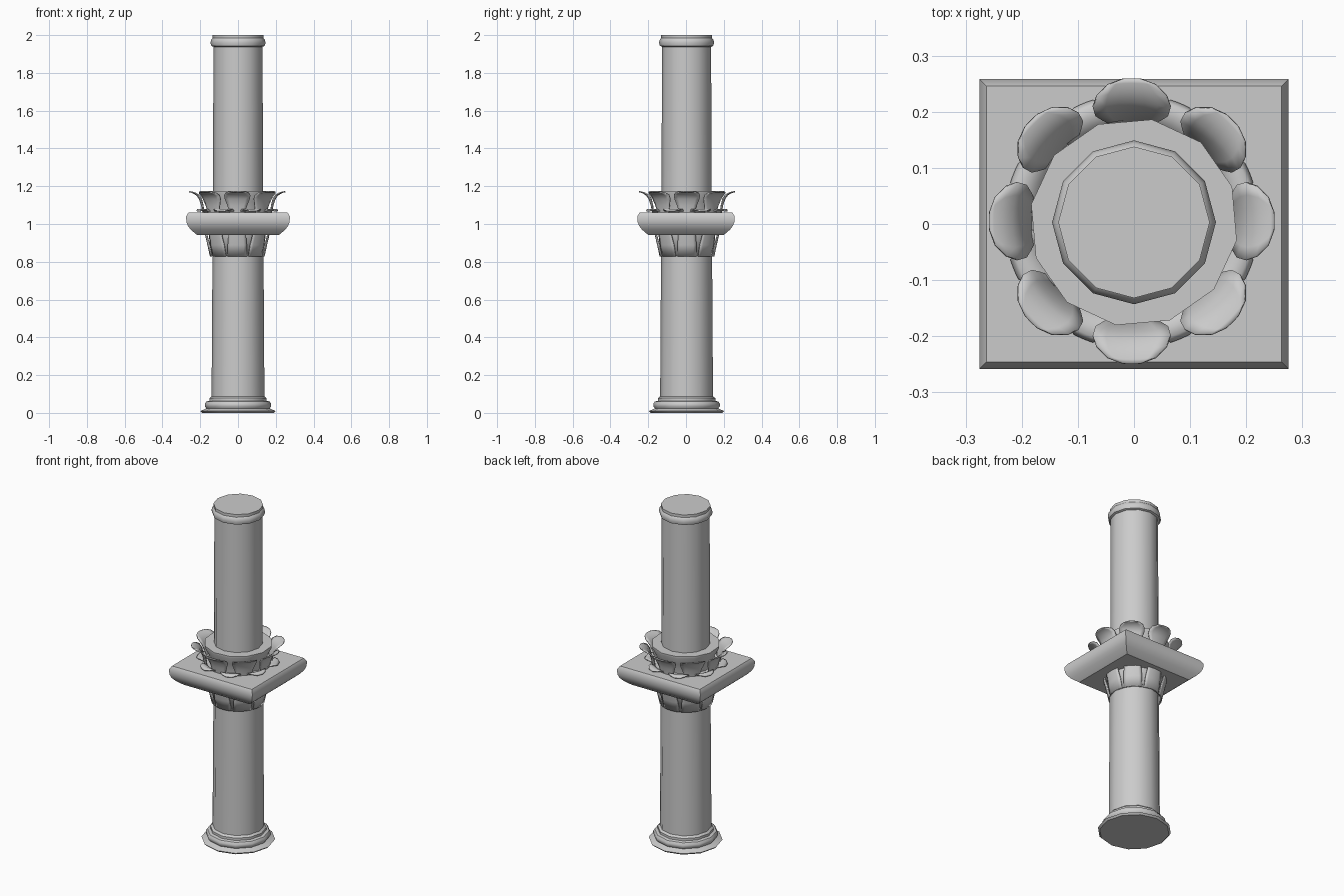
import bpy, bmesh, math
from math import sin, cos, pi, radians

cube = bpy.data.objects.get("Cube")
if cube:
    bpy.data.objects.remove(cube, do_unlink=True)

stone = bpy.data.materials.new("grey_stone")
stone.use_nodes = True
GREY = (0.6, 0.6, 0.6, 1)
stone.diffuse_color = GREY
stone.node_tree.nodes["Principled BSDF"].inputs["Base Color"].default_value = GREY


def finish(name, bm, angle=40, at=(0, 0, 0)):
    bmesh.ops.recalc_face_normals(bm, faces=bm.faces)
    mesh = bpy.data.meshes.new(name)
    bm.to_mesh(mesh)
    bm.free()
    mesh.materials.append(stone)
    ob = bpy.data.objects.new(name, mesh)
    ob.location = at
    bpy.context.collection.objects.link(ob)
    bpy.ops.object.select_all(action='DESELECT')
    ob.select_set(True)
    bpy.context.view_layer.objects.active = ob
    bpy.ops.object.shade_smooth_by_angle(angle=radians(angle))
    return ob


def stack(name, rings, at=(0, 0, 0)):
    """Skin a list of point rings into a closed solid."""
    bm = bmesh.new()
    loops = [[bm.verts.new(p) for p in ring] for ring in rings]
    n = len(loops[0])
    for low, high in zip(loops, loops[1:]):
        for i in range(n):
            j = (i + 1) % n
            bm.faces.new((low[i], low[j], high[j], high[i]))
    bm.faces.new(loops[0][::-1])
    bm.faces.new(loops[-1])
    return finish(name, bm, at=at)


def lathe(name, profile, turn=0, sides=12, at=(0, 0.003, 0)):
    angles = [radians(turn) + 2 * pi * i / sides for i in range(sides)]
    return stack(name, [[(r * cos(a), r * sin(a), z) for a in angles]
                        for r, z in profile], at)


def leaf_row(name, rows, turn, count=8, across=6):
    """Ring of curling leaves; each row gives radius, height and half width."""
    bm = bmesh.new()
    for k in range(count):
        mid = radians(turn) + 2 * pi * k / count
        grid = []
        for r, z, w in rows:
            line = []
            for i in range(across + 1):
                a = mid + (2 * i / across - 1) * w / r
                line.append(bm.verts.new((r * cos(a), r * sin(a), z)))
            grid.append(line)
        for low, high in zip(grid, grid[1:]):
            for i in range(across):
                bm.faces.new((low[i], low[i + 1], high[i + 1], high[i]))
    ob = finish(name, bm, 50, (-0.004, 0.005, 0))
    thick = ob.modifiers.new("thickness", 'SOLIDIFY')
    thick.thickness = 0.006
    thick.offset = -1
    return ob


# Moulded foot
lathe("base_moulding", [(0.19, 0), (0.2, 0.01), (0.18, 0.018), (0.168, 0.024),
                        (0.176, 0.035), (0.176, 0.048), (0.168, 0.06),
                        (0.152, 0.064), (0.152, 0.078), (0.14, 0.088)], 30)

# Column shafts
lathe("lower_shaft", [(0.14, 0.08), (0.135, 0.86)])
lathe("upper_shaft", [(0.133, 1.05), (0.13, 1.95)])

# Rounded ring and cap at the top
lathe("top_ring", [(0.13, 1.938), (0.141, 1.943), (0.146, 1.96),
                   (0.141, 1.978), (0.135, 1.984), (0.135, 2.0)])

# Flared core of the capital
lathe("capital_bell", [(0.13, 0.83), (0.14, 0.95), (0.152, 1.06),
                       (0.163, 1.12), (0.186, 1.165), (0.186, 1.176)], -10)

# Square slab with rounded sides
corners = [(-1, -1), (1, -1), (1, 1), (-1, 1)]
slab = [(0.218, 0.943), (0.25, 0.97), (0.265, 0.99), (0.273, 1.01),
        (0.275, 1.04), (0.263, 1.06)]
stack("square_slab", [[(sx * h, sy * (h - 0.017), z) for sx, sy in corners]
                      for h, z in slab])

# Tall leaves that curl out above the slab
leaf_row("tall_leaves", [(0.139, 0.83, 0.05), (0.152, 0.89, 0.05),
                         (0.166, 0.95, 0.045), (0.178, 1.06, 0.04),
                         (0.186, 1.1, 0.052), (0.198, 1.135, 0.066),
                         (0.212, 1.155, 0.07), (0.23, 1.167, 0.063),
                         (0.246, 1.173, 0.043), (0.254, 1.174, 0.016)], 0)

# Short leaves between them, curling just over the slab
leaf_row("short_leaves", [(0.135, 0.83, 0.04), (0.146, 0.95, 0.04),
                          (0.16, 1.04, 0.045), (0.18, 1.07, 0.055),
                          (0.2, 1.08, 0.055), (0.217, 1.078, 0.042),
                          (0.227, 1.07, 0.018)], 22.5)
